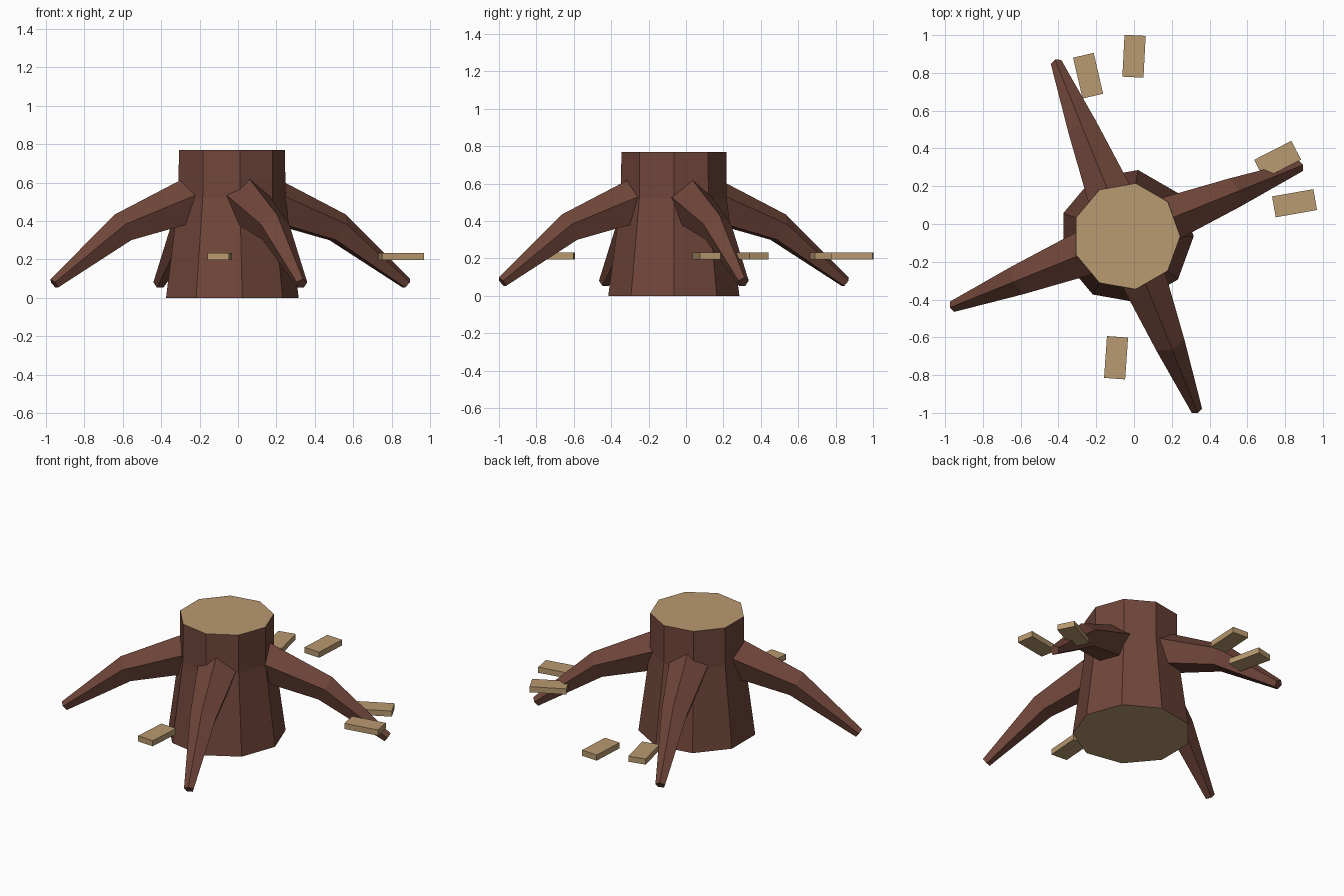
import bpy, bmesh
from math import cos, sin, tau, radians
from mathutils import Vector, Matrix

if "Cube" in bpy.data.objects:
    bpy.data.objects.remove(bpy.data.objects["Cube"], do_unlink=True)


def make_material(name, rgb):
    mat = bpy.data.materials.new(name)
    mat.use_nodes = True
    mat.diffuse_color = (*rgb, 1)
    mat.node_tree.nodes["Principled BSDF"].inputs["Base Color"].default_value = (*rgb, 1)
    return mat


bark = make_material("bark_brown", (0.162, 0.061, 0.042))
wood = make_material("cut_wood_tan", (0.48, 0.32, 0.16))
CENTRE = Vector((-0.04, -0.065, 0))


def add_object(name, bm, materials, matrix):
    bmesh.ops.recalc_face_normals(bm, faces=bm.faces)
    mesh = bpy.data.meshes.new(name)
    bm.to_mesh(mesh)
    bm.free()
    for mat in materials:
        mesh.materials.append(mat)
    obj = bpy.data.objects.new(name, mesh)
    obj.matrix_world = matrix
    bpy.context.collection.objects.link(obj)
    return obj


def loft(rings):
    """Skin a list of vertex rings and cap both ends."""
    bm = bmesh.new()
    loops = [[bm.verts.new(p) for p in ring] for ring in rings]
    for low, high in zip(loops, loops[1:]):
        n = len(low)
        for i in range(n):
            j = (i + 1) % n
            bm.faces.new((low[i], low[j], high[j], high[i]))
    bm.faces.new(loops[0])
    bm.faces.new(loops[-1])
    return bm


# Trunk: nine-sided, flared towards the ground, with bare wood on both cuts
def trunk_ring(radius, z, sides=9):
    return [(radius * cos(tau * i / sides), radius * sin(tau * i / sides), z)
            for i in range(sides)]


bm = loft([trunk_ring(0.356, 0), trunk_ring(0.287, 0.52), trunk_ring(0.285, 0.77)])
bm.normal_update()
for face in bm.faces:
    face.material_index = int(abs(face.normal.z) > 0.9)
add_object("trunk", bm, [bark, wood], Matrix.Translation(CENTRE))


# Roots: five-sided tapering limbs that bend down, ridge uppermost
def root_ring(distance, z, radius, tilt, sides=5):
    up = Vector((sin(radians(tilt)), 0, cos(radians(tilt))))
    side = Vector((0, 1, 0))
    middle = Vector((distance, 0, z))
    return [middle + radius * (up * cos(tau * i / sides) + side * sin(tau * i / sides))
            for i in range(sides)]


for k in range(4):
    bm = loft([root_ring(0.15, 0.527, 0.134, 20),
               root_ring(0.608, 0.36, 0.084, 28),
               root_ring(0.99, 0.073, 0.031, 37)])
    turn = Matrix.Rotation(radians(22 + 90 * k), 4, "Z")
    add_object(f"root_{k + 1}", bm, [bark], Matrix.Translation(CENTRE) @ turn)

# Loose wood chips: x, y, heading of the long side
chips = [(0, 0.888, 87), (-0.243, 0.785, 103), (0.76, 0.34, 27),
         (0.85, 0.11, 10), (-0.095, -0.708, 86)]
for k, (x, y, heading) in enumerate(chips):
    bm = bmesh.new()
    bmesh.ops.create_cube(bm, size=1)
    bmesh.ops.scale(bm, vec=(0.222, 0.112, 0.037), verts=bm.verts)
    turn = Matrix.Rotation(radians(heading), 4, "Z")
    add_object(f"wood_chip_{k + 1}", bm, [wood], Matrix.Translation((x, y, 0.214)) @ turn)
